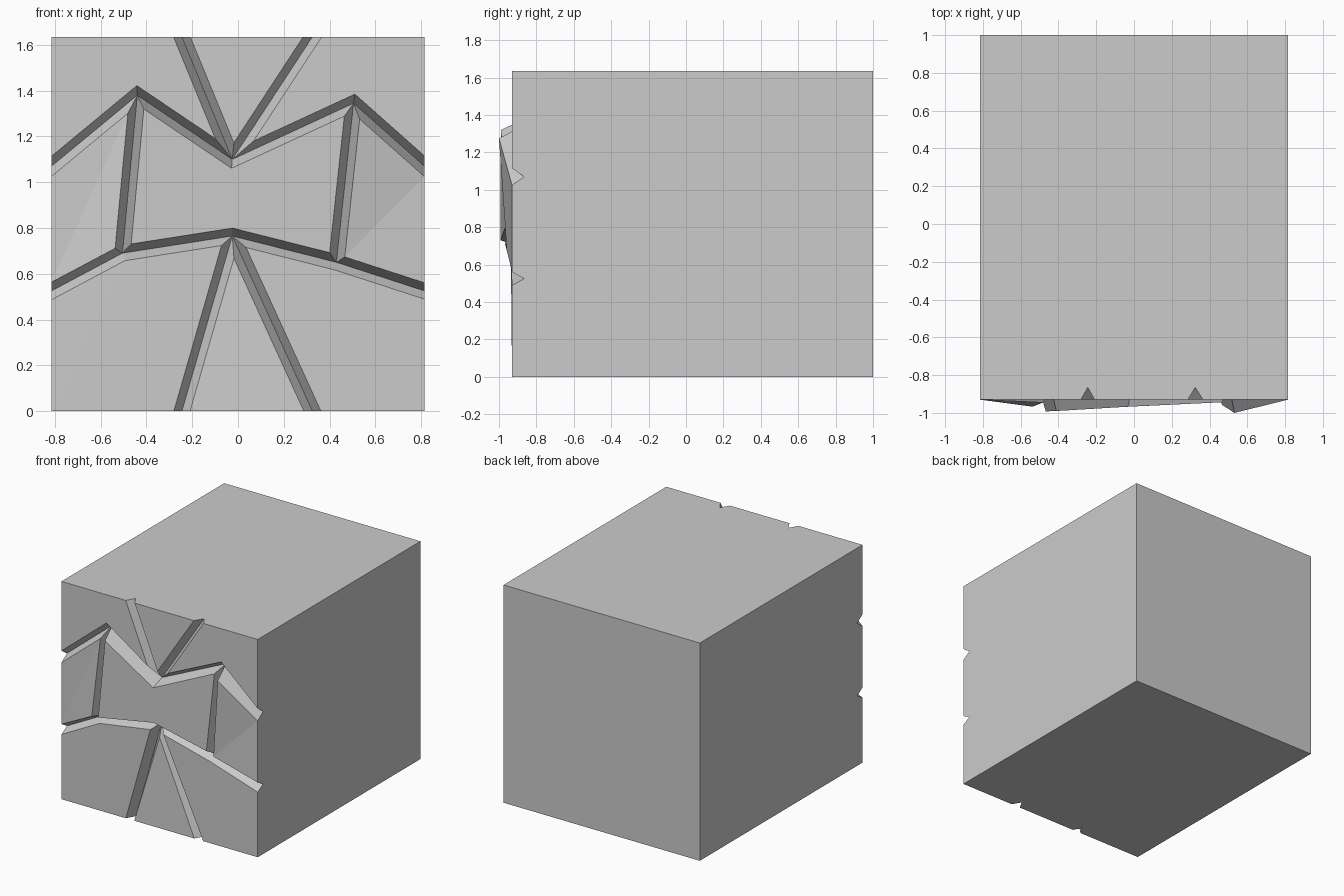
import bpy, bmesh
from mathutils import Vector
from mathutils.geometry import intersect_line_line_2d, intersect_line_line

if "Cube" in bpy.data.objects:
    bpy.data.objects.remove(bpy.data.objects["Cube"])

W, H = 0.815, 1.635          # half width, height
FRONT, FLOOR, BACK = -0.93, -0.865, 1.0
GROOVE = 0.034               # half width of a groove

# Groove network on the front (x, z)
nodes = {
    "L1": (-W, 1.07), "A": (-0.44, 1.38), "B": (-0.025, 1.10), "C": (0.505, 1.345), "R1": (W, 1.07),
    "L2": (-W, 0.525), "D": (-0.505, 0.69), "E": (-0.025, 0.765), "F": (0.43, 0.65), "R2": (W, 0.525),
    "T1": (-0.245, H), "T2": (0.325, H), "B1": (-0.245, 0), "B2": (0.325, 0),
    "TL": (-W, H), "TR": (W, H), "BL": (-W, 0), "BR": (W, 0),
}

# Panels: corners counter-clockwise, with the depth of corners off the front plane
panels = [
    ("A B T1 TL L1", {}),
    ("B T2 T1", {}),
    ("C R1 TR T2 B", {}),
    ("A L1 L2 D", {"A": -0.945, "D": -0.967}),
    ("B A D E F C", {"B": -0.967, "A": -0.99, "D": -0.992, "E": -0.967, "F": -0.947, "C": -0.944}),
    ("F R2 R1 C", {"F": -0.958, "C": -1.0}),
    ("D L2 BL B1 E", {"D": -0.936, "E": -0.936}),
    ("E B1 B2", {"E": -0.905}),
    ("F E B2 BR R2", {"F": -0.936, "E": -0.936}),
]


def on_rim(a, b):
    """True when the edge lies on the outer border of the front."""
    return (a[0] == b[0] and abs(a[0]) == W) or (a[1] == b[1] and a[1] in (0, H))


def inset_line(a, b):
    """Point and direction of an edge moved inwards by the groove half width."""
    a, b = Vector(a), Vector(b)
    d = (b - a).normalized()
    off = 0 if on_rim(a_key(a), a_key(b)) else GROOVE
    return a + Vector((-d.y, d.x)) * off, d


def a_key(v):
    # snap back to exact border values after float32 storage
    snap = lambda c: next((s for s in (-W, W, 0, H) if abs(c - s) < 1e-5), c)
    return snap(v[0]), snap(v[1])


def meet(l1, l2):
    (p, d), (q, e) = l1, l2
    t = (q - p).cross(e) / d.cross(e)
    return p + d * t


bm = bmesh.new()
floor = {k: bm.verts.new((x, FLOOR, z)) for k, (x, z) in nodes.items() if len(k) == 1 or k[1] in "12"}

# Carved front: panel faces and sloping groove walls
for names, depth in panels:
    keys = names.split()
    pts = [nodes[k] for k in keys]
    n = len(keys)
    lines = [inset_line(pts[i], pts[(i + 1) % n]) for i in range(n)]
    top = []
    for i, k in enumerate(keys):
        p = meet(lines[i - 1], lines[i])
        top.append(bm.verts.new((p.x, depth.get(k, FRONT), p.y)))
    for i in range(1, n - 1):
        bm.faces.new((top[0], top[i], top[i + 1]))
    for i in range(n):
        j = (i + 1) % n
        if not on_rim(pts[i], pts[j]):
            bm.faces.new((floor[keys[i]], floor[keys[j]], top[j], top[i]))

# Block sides and back: pull the border straight back and cap it
border = [e for e in bm.edges if e.is_boundary]
new = bmesh.ops.extrude_edge_only(bm, edges=border)["geom"]
for v in new:
    if isinstance(v, bmesh.types.BMVert):
        v.co.y = BACK
bmesh.ops.holes_fill(bm, edges=[e for e in bm.edges if e.is_boundary], sides=0)
bmesh.ops.dissolve_limit(bm, angle_limit=0.004, verts=bm.verts[:], edges=bm.edges[:])
bmesh.ops.recalc_face_normals(bm, faces=bm.faces[:])

mesh = bpy.data.meshes.new("carved_block")
bm.to_mesh(mesh)
bm.free()
stone = bpy.data.materials.new("stone grey")
stone.diffuse_color = (0.6, 0.6, 0.6, 1)
stone.use_nodes = True
stone.node_tree.nodes["Principled BSDF"].inputs["Base Color"].default_value = stone.diffuse_color
mesh.materials.append(stone)
bpy.context.collection.objects.link(bpy.data.objects.new("carved_block", mesh))
